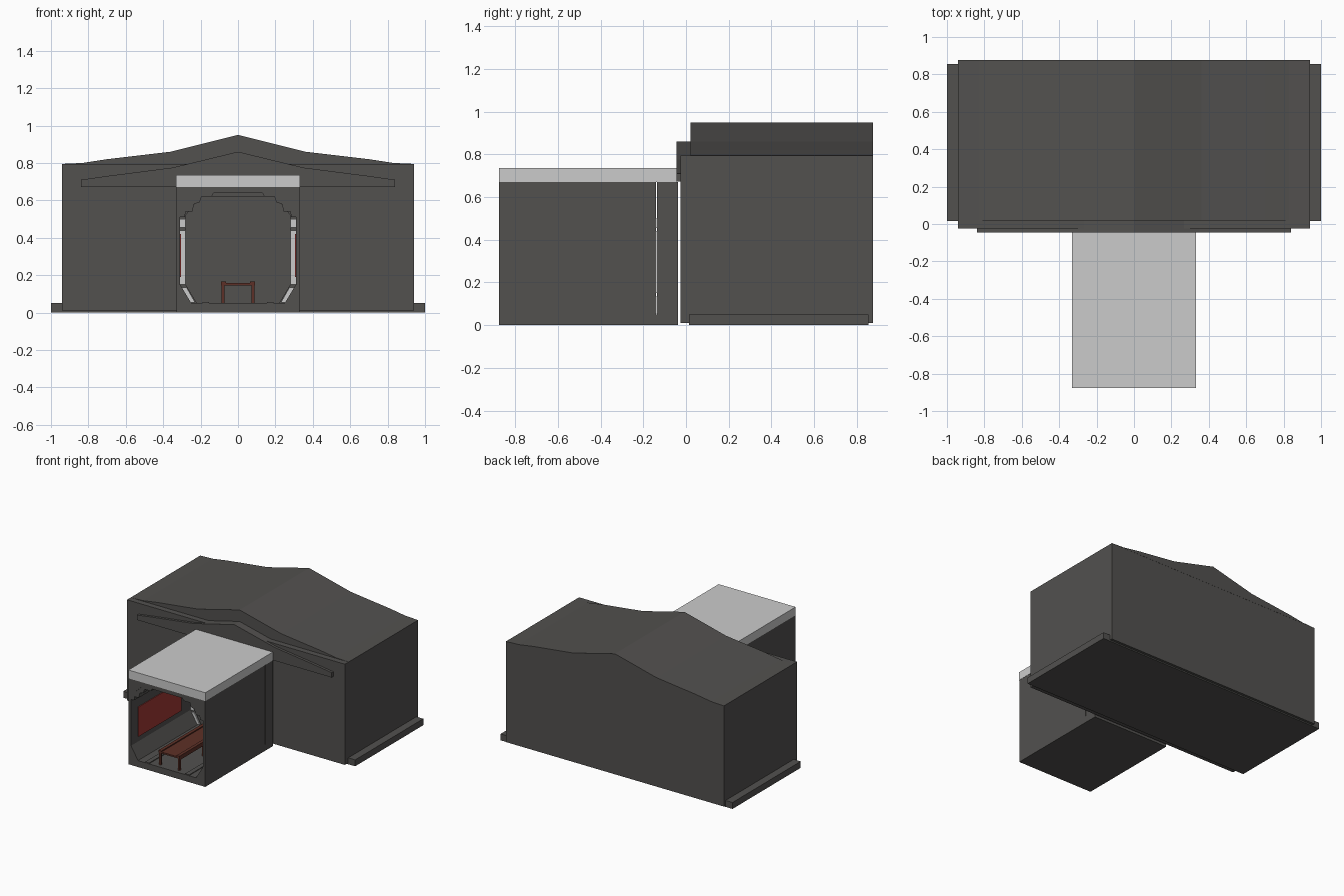
import bpy, bmesh

if "Cube" in bpy.data.objects:
    bpy.data.objects.remove(bpy.data.objects["Cube"])


def material(name, rgb):
    m = bpy.data.materials.new(name)
    m.diffuse_color = (*rgb, 1)
    m.use_nodes = True
    m.node_tree.nodes["Principled BSDF"].inputs["Base Color"].default_value = m.diffuse_color
    return m


DARK = material("dark_grey", (0.085, 0.082, 0.078))
RED = material("red", (0.36, 0.04, 0.035))
BROWN = material("brown", (0.11, 0.03, 0.02))


def finish(name, bm, mat):
    bmesh.ops.recalc_face_normals(bm, faces=bm.faces)
    me = bpy.data.meshes.new(name)
    bm.to_mesh(me)
    bm.free()
    ob = bpy.data.objects.new(name, me)
    bpy.context.collection.objects.link(ob)
    if mat:
        me.materials.append(mat)
    return ob


def prism(name, pts, y0, y1, mat=None, mirror=False):
    """Extrude an x-z outline from y0 to y1."""
    bm = bmesh.new()
    a = [bm.verts.new((x, y0, z)) for x, z in pts]
    b = [bm.verts.new((x, y1, z)) for x, z in pts]
    bm.faces.new(a)
    bm.faces.new(b[::-1])
    for i in range(len(pts)):
        j = (i + 1) % len(pts)
        bm.faces.new((a[i], b[i], b[j], a[j]))
    ob = finish(name, bm, mat)
    if mirror:
        ob.modifiers.new("mirror", 'MIRROR')
    return ob


def box(name, x0, x1, y0, y1, z0, z1, mat=None, mirror=False):
    return prism(name, [(x0, z0), (x1, z0), (x1, z1), (x0, z1)], y0, y1, mat, mirror)


def sym(half):
    """Complete a right-half outline with its mirror image."""
    return half + [(-x, z) for x, z in reversed(half) if x > 0]


def tunnel(name, outer, inner, y0, y1, mat):
    """Tube with matching outer and inner outlines."""
    bm = bmesh.new()
    loops = [[bm.verts.new((x, y, z)) for x, z in sym(p)]
             for p, y in ((outer, y0), (inner, y0), (inner, y1), (outer, y1))]
    n = len(loops[0])
    for k in range(4):
        p, q = loops[k], loops[(k + 1) % 4]
        for i in range(n):
            j = (i + 1) % n
            bm.faces.new((p[i], p[j], q[j], q[i]))
    return finish(name, bm, mat)


# Main hall: plinth, walls and gently stepped roof
box("hall_plinth", -1, 1, 0.015, 0.855, 0, 0.05, DARK)
box("hall_walls", -0.94, 0.94, -0.025, 0.875, 0.01, 0.795, DARK)
prism("hall_roof", [(-0.94, 0.795), (0.94, 0.795), (0.83, 0.80), (0.70, 0.82), (0.36, 0.86),
                    (0, 0.95), (-0.36, 0.86), (-0.70, 0.82), (-0.83, 0.80)], 0.02, 0.876, DARK)

# Gable band above the entrance
prism("entrance_gable", [(-0.84, 0.672), (0.84, 0.672), (0.84, 0.71), (0.70, 0.73), (0.35, 0.775),
                         (0, 0.86), (-0.35, 0.775), (-0.70, 0.73), (-0.84, 0.71)],
      -0.045, 0.02, DARK)

# Entrance corridor: long section, narrow gap, short doorway section, light roof slab
outer = [(0.33, 0), (0.33, 0.15), (0.33, 0.545), (0.33, 0.67)]
tunnel("corridor_shell", outer, [(0.25, 0.05), (0.31, 0.15), (0.31, 0.545), (0.21, 0.64)],
       -0.875, -0.141, DARK)
tunnel("doorway_shell", outer, [(0.22, 0.05), (0.28, 0.15), (0.28, 0.52), (0.2, 0.62)],
       -0.135, -0.038, DARK)
box("gap_sill", -0.33, 0.33, -0.141, -0.135, 0, 0.05, DARK)
box("corridor_roof", -0.332, 0.332, -0.876, -0.045, 0.67, 0.735)

# Light door frame strips in the gap
box("frame_upright", 0.28, 0.328, -0.144, -0.134, 0.15, 0.44, None, True)
box("frame_upper", 0.28, 0.328, -0.144, -0.134, 0.455, 0.50, None, True)
prism("frame_foot", [(0.23, 0.055), (0.328, 0.055), (0.328, 0.135), (0.275, 0.135)],
      -0.144, -0.134, None, True)

# Stepped trim in the ceiling corners
prism("ceiling_trim", [(0.13, 0.642), (0.21, 0.642), (0.313, 0.545), (0.313, 0.51), (0.285, 0.51),
                       (0.28, 0.54), (0.245, 0.54), (0.235, 0.58), (0.205, 0.59), (0.195, 0.62),
                       (0.14, 0.62)], -0.873, -0.15, DARK, True)

# Floor runners and red wall panels
box("floor_runner", 0.155, 0.19, -0.873, -0.15, 0.048, 0.056, DARK, True)
box("wall_panel", 0.304, 0.312, -0.79, -0.26, 0.19, 0.42, RED, True)

# Long bench: top, raised rims, apron, legs
y0, y1 = -0.85, -0.25
box("bench_top", -0.09, 0.09, y0, y1, 0.145, 0.157, BROWN)
box("bench_rim", 0.065, 0.09, y0, y1, 0.155, 0.165, BROWN, True)
for i, y in enumerate((y0 + 0.005, (y0 + y1) / 2, y1 - 0.02)):
    box(f"bench_legs_{i + 1}", 0.073, 0.088, y, y + 0.015, 0.05, 0.147, BROWN, True)
box("bench_apron", 0.076, 0.086, y0 + 0.005, y1 - 0.005, 0.13, 0.147, BROWN, True)
